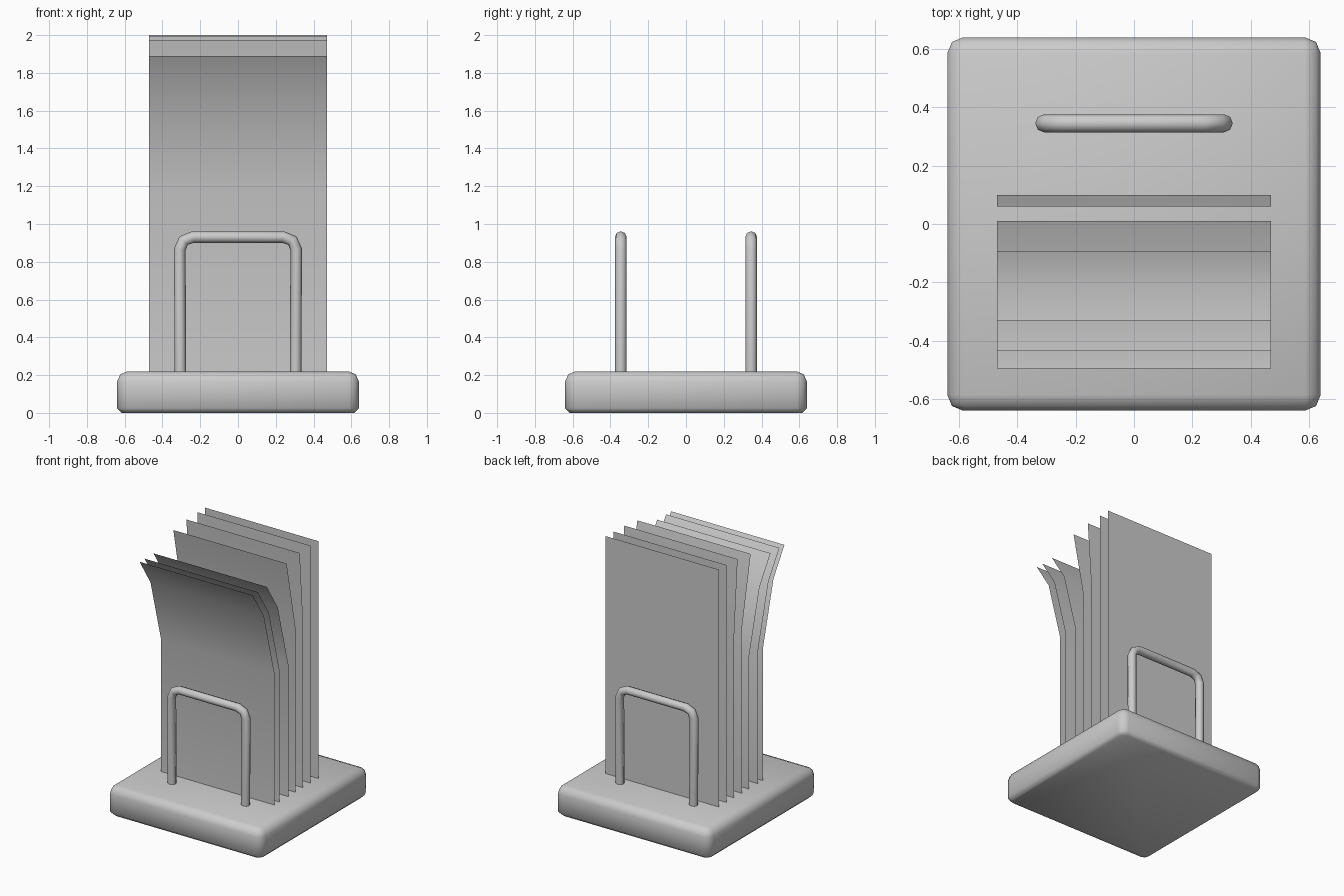
import bpy, bmesh

if "Cube" in bpy.data.objects:
    bpy.data.objects.remove(bpy.data.objects["Cube"])


def finish(name, bm, angle=None):
    mesh = bpy.data.meshes.new(name)
    bm.to_mesh(mesh)
    bm.free()
    for p in mesh.polygons:
        p.use_smooth = True
    ob = bpy.data.objects.new(name, mesh)
    bpy.context.collection.objects.link(ob)
    return ob


# Base block: rounded sides and top, small chamfer underneath
H = 0.22
bm = bmesh.new()
bmesh.ops.create_cube(bm, size=1)
for v in bm.verts:
    v.co = (v.co.x * 1.28, v.co.y * 1.28, (v.co.z + 0.5) * H)
edges = [e for e in bm.edges if max(v.co.z for v in e.verts) > 0.1]
bmesh.ops.bevel(bm, geom=edges, offset=0.055, segments=2, profile=0.5, affect='EDGES')
edges = [e for e in bm.edges if max(v.co.z for v in e.verts) < 0.001]
bmesh.ops.bevel(bm, geom=edges, offset=0.025, segments=1, affect='EDGES')
finish("base", bm)


# Wire hoops standing at front and back
def hoop(name, y):
    half = [(0.305, 0.2), (0.308, 0.865), (0.288, 0.912), (0.238, 0.931)]
    path = [(-x, z) for x, z in half] + half[::-1]
    cu = bpy.data.curves.new(name, 'CURVE')
    cu.dimensions = '3D'
    cu.bevel_depth = 0.031
    cu.bevel_resolution = 2
    cu.use_fill_caps = True
    sp = cu.splines.new('POLY')
    sp.points.add(len(path) - 1)
    for p, (x, z) in zip(sp.points, path):
        p.co = (x, y, z, 1)
    sp.use_smooth = True
    ob = bpy.data.objects.new(name, cu)
    bpy.context.collection.objects.link(ob)
    bpy.ops.object.select_all(action='DESELECT')
    ob.select_set(True)
    bpy.context.view_layer.objects.active = ob
    bpy.ops.object.convert(target='MESH')


hoop("front_hoop", -0.345)
hoop("back_hoop", 0.345)


# Paper sheets: thin single surfaces, the front ones curling forward
def sheet(name, profile):
    bm = bmesh.new()
    rows = [[bm.verts.new((x, y, z)) for x in (-0.47, 0.47)] for y, z in profile]
    for a, b in zip(rows, rows[1:]):
        bm.faces.new((a[0], a[1], b[1], b[0]))
    finish(name, bm)


straight = [(0, 0.215), (0, 2.0)]
slight = [(0, 0.215), (0, 1.45), (-0.04, 1.995)]
leaning = [(0, 0.215), (0, 1.45), (-0.105, 1.975)]
curled = [(0, 0.215), (0, 1.21), (-0.125, 1.685), (-0.255, 1.89)]
sheets = [(0.28, straight), (0.19, straight), (0.1, slight), (0.01, leaning),
          (-0.075, curled), (-0.18, curled), (-0.24, curled)]
for i, (y0, prof) in enumerate(sheets):
    sheet(f"paper_sheet_{i + 1}", [(y0 + y, z) for y, z in prof])
